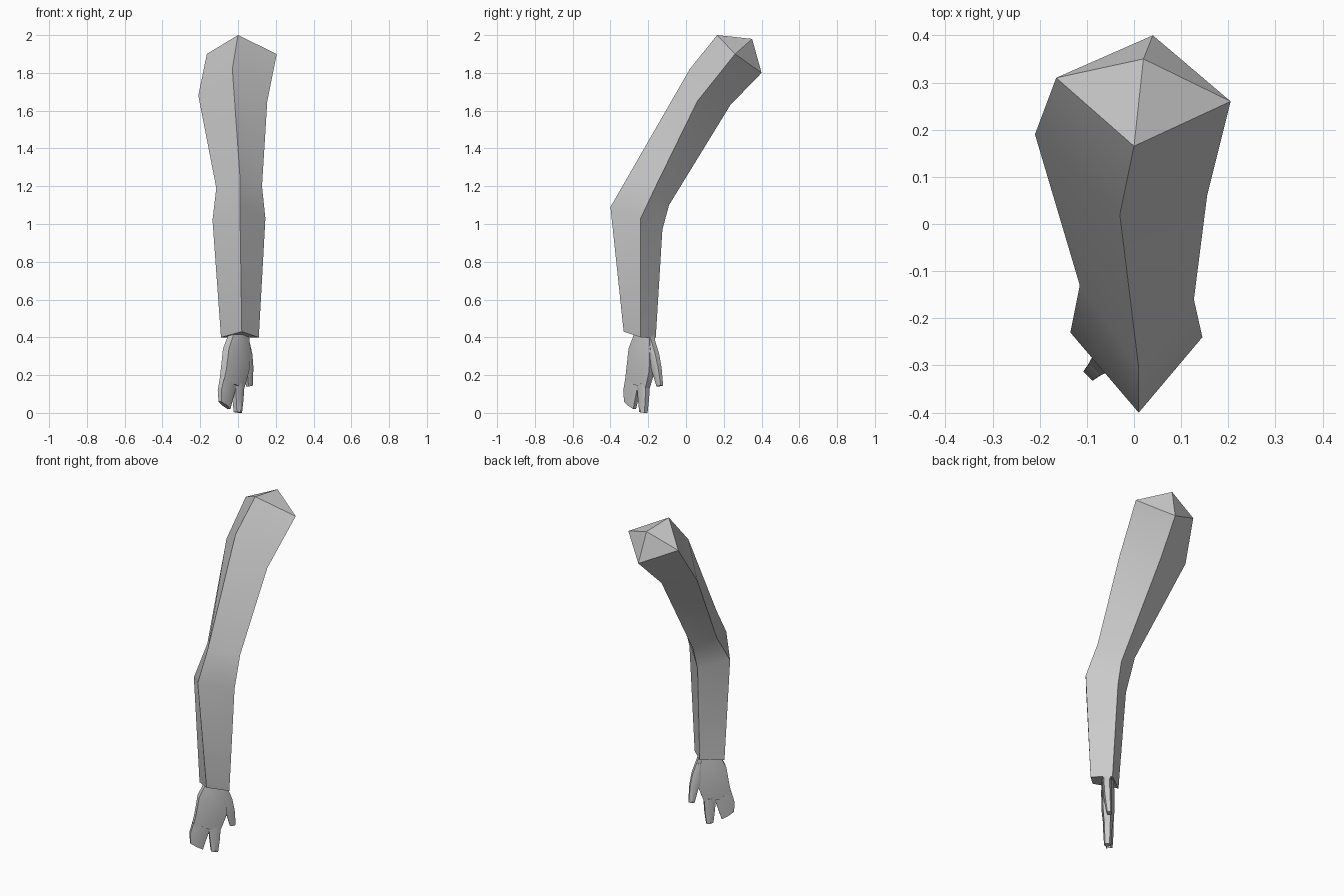
import bpy, bmesh, math
from mathutils import Vector

if "Cube" in bpy.data.objects:
    bpy.data.objects.remove(bpy.data.objects["Cube"])


def loft(name, rings, apex=None):
    """Skin equal-sized rings of points, capping both ends (optional apex at the start)."""
    bm = bmesh.new()
    loops = [[bm.verts.new(p) for p in ring] for ring in rings]
    n = len(loops[0])
    for a, b in zip(loops, loops[1:]):
        for i in range(n):
            j = (i + 1) % n
            bm.faces.new((a[i], a[j], b[j], b[i]))
    if apex:
        tip = bm.verts.new(apex)
        for i in range(n):
            bm.faces.new((loops[0][i], loops[0][(i + 1) % n], tip))
    else:
        bm.faces.new(loops[0])
    bm.faces.new(loops[-1])
    bmesh.ops.recalc_face_normals(bm, faces=bm.faces)
    mesh = bpy.data.meshes.new(name)
    bm.to_mesh(mesh)
    bm.free()
    obj = bpy.data.objects.new(name, mesh)
    bpy.context.collection.objects.link(obj)
    bpy.ops.object.select_all(action='DESELECT')
    obj.select_set(True)
    bpy.context.view_layer.objects.active = obj
    bpy.ops.object.shade_smooth_by_angle(angle=math.radians(40))
    return obj


# Sleeve: four-sided rings (front, right, back, left) from shoulder to cuff
sleeve = [
    [(0.00, 0.165, 2.00), (0.205, 0.26, 1.90), (0.04, 0.40, 1.80), (-0.165, 0.31, 1.90)],
    [(-0.03, 0.02, 1.82), (0.155, 0.06, 1.65), (0.00, 0.235, 1.63), (-0.21, 0.19, 1.68)],
    [(0.01, -0.305, 1.255), (0.127, -0.16, 1.20), (0.015, -0.09, 1.10), (-0.115, -0.13, 1.19)],
    [(0.01, -0.40, 1.09), (0.145, -0.24, 1.03), (0.01, -0.125, 0.97), (-0.135, -0.23, 1.02)],
    [(0.02, -0.33, 0.43), (0.11, -0.24, 0.40), (0.02, -0.16, 0.40), (-0.09, -0.24, 0.40)],
]
loft("sleeve", sleeve, apex=(0.02, 0.35, 1.98))

# Hand frame: the flat hand is turned 45 degrees about z
ACROSS = Vector((1, 1, 0)).normalized()
NORMAL = Vector((1, -1, 0)).normalized()
CENTRE = Vector((0, -0.225, 0))


def section(u0, z0, u1, z1, t, w=0.0):
    """Six-sided slice between two edge points, thickest in the middle."""
    um, zm = (u0 + u1) / 2, (z0 + z1) / 2
    pts = [(u0, z0, 0.6 * t), (um, zm, t), (u1, z1, 0.6 * t),
           (u1, z1, -0.6 * t), (um, zm, -t), (u0, z0, -0.6 * t)]
    return [CENTRE + ACROSS * u + NORMAL * (v + w) + Vector((0, 0, z)) for u, z, v in pts]


# Each part: slices as (left across, left z, right across, right z, half thickness, offset)
hand = {
    "palm": [(-0.045, 0.43, 0.06, 0.43, 0.032), (-0.09, 0.34, 0.07, 0.34, 0.037),
             (-0.108, 0.23, 0.063, 0.22, 0.035), (-0.122, 0.17, 0.03, 0.13, 0.028)],
    "outer_finger": [(-0.121, 0.18, -0.025, 0.15, 0.026), (-0.138, 0.12, -0.045, 0.09, 0.023),
                     (-0.135, 0.06, -0.067, 0.02, 0.018)],
    "middle_finger": [(-0.035, 0.16, 0.032, 0.15, 0.027), (-0.027, 0.07, 0.027, 0.07, 0.024),
                      (-0.02, 0.005, 0.018, 0.0, 0.02)],
    "thumb": [(0.035, 0.39, 0.065, 0.40, 0.024), (0.04, 0.29, 0.098, 0.31, 0.025, -0.005),
              (0.066, 0.22, 0.112, 0.24, 0.022, -0.01), (0.088, 0.14, 0.12, 0.145, 0.015, -0.018)],
}
for part, slices in hand.items():
    loft(part, [section(*s) for s in slices])
